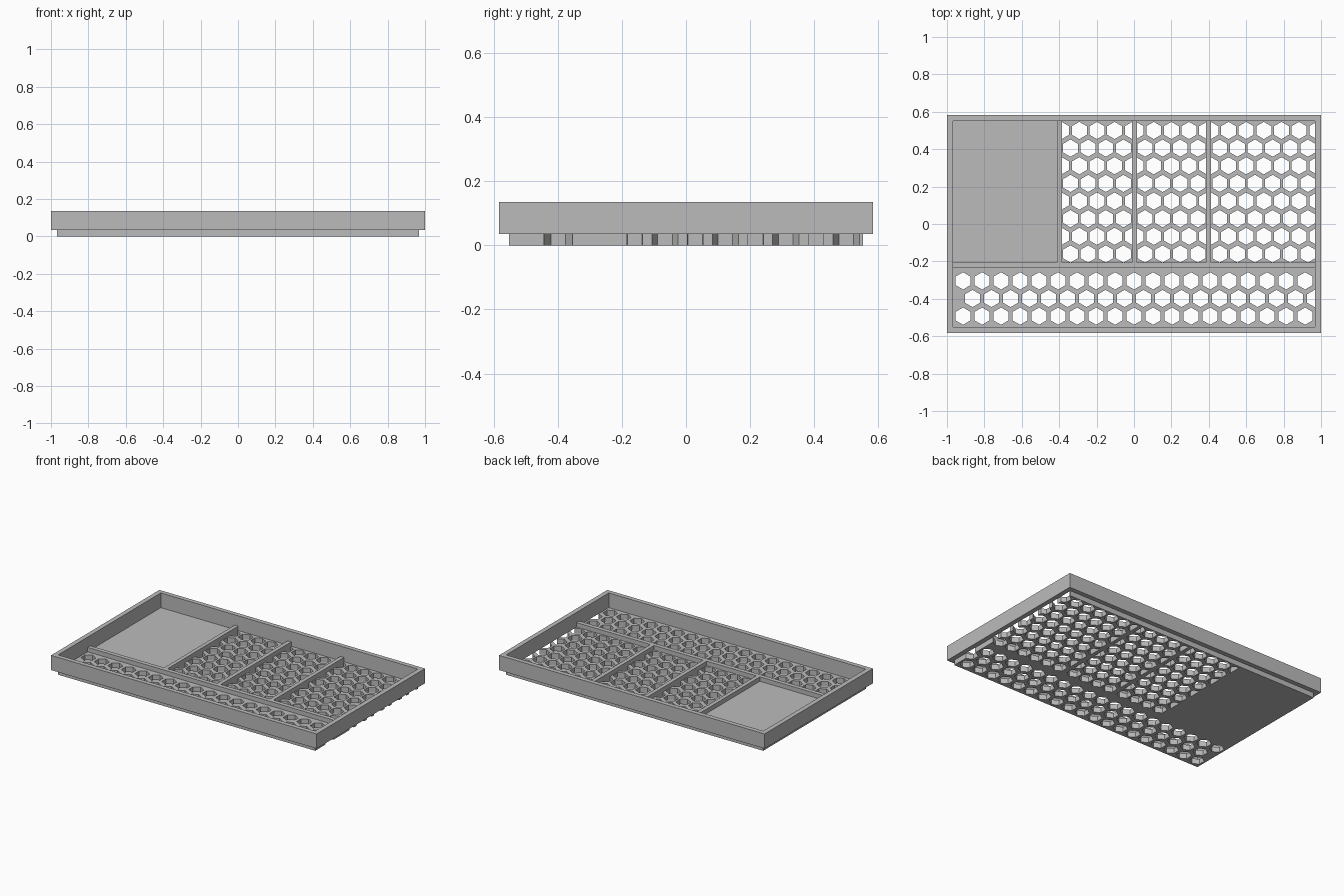
import bpy, bmesh, math
from mathutils import Vector

cube = bpy.data.objects.get("Cube")
if cube:
    bpy.data.objects.remove(cube, do_unlink=True)

HALF_X, HALF_Y = 1.0, 0.583          # outer wall
IN_X, IN_Y = 0.968, 0.552            # floor plate and wall inside
FLOOR, RIM = 0.035, 0.135
HEX_R, PITCH = 0.046, 0.0943
BAR_TOP = 0.065

grey = bpy.data.materials.new("plain_grey")
grey.use_nodes = True
grey.diffuse_color = (0.5, 0.5, 0.5, 1)
grey.node_tree.nodes["Principled BSDF"].inputs["Base Color"].default_value = grey.diffuse_color


def finish(name, bm):
    bmesh.ops.recalc_face_normals(bm, faces=bm.faces[:])
    mesh = bpy.data.meshes.new(name)
    bm.to_mesh(mesh)
    bm.free()
    mesh.materials.append(grey)
    obj = bpy.data.objects.new(name, mesh)
    bpy.context.collection.objects.link(obj)
    return obj


def box(name, x0, x1, y0, y1, z0, z1):
    bm = bmesh.new()
    bmesh.ops.create_cube(bm, size=1)
    for v in bm.verts:
        v.co = (x1 if v.co.x > 0 else x0, y1 if v.co.y > 0 else y0, z1 if v.co.z > 0 else z0)
    return finish(name, bm)


def hex_grid(centres, x0, x1):
    """Upright hexagonal prisms, trimmed to x0..x1."""
    bm = bmesh.new()
    for cx, cy in centres:
        angles = [math.radians(60 * i + 30) for i in range(6)]
        bm.faces.new([bm.verts.new((cx + HEX_R * math.cos(a), cy + HEX_R * math.sin(a), -0.05))
                      for a in angles])
    for x, side in ((x0, -1), (x1, 1)):
        geom = bm.verts[:] + bm.edges[:] + bm.faces[:]
        bmesh.ops.bisect_plane(bm, geom=geom, plane_co=(x, 0, 0),
                               plane_no=(side, 0, 0), clear_outer=True)
    top = bmesh.ops.extrude_face_region(bm, geom=bm.faces[:], use_keep_orig=True)["geom"]
    bmesh.ops.translate(bm, vec=Vector((0, 0, 0.15)),
                        verts=[g for g in top if isinstance(g, bmesh.types.BMVert)])
    return finish("hole_cutter", bm)


# Rear compartments: alternate rows, centred in each bay
cutters = []
for x0, x1, mid, columns in ((-0.385, -0.012, -0.198, 4),
                             (0.015, 0.385, 0.2, 4),
                             (0.412, 1.2, 0.694, 6)):
    centres = []
    for row in range(8):
        count = columns + 1 - row % 2
        centres += [(mid + (i - (count - 1) / 2) * PITCH, 0.5 - row * PITCH) for i in range(count)]
    cutters.append(hex_grid(centres, x0, x1))

# Long front compartment
step = 0.1016
front = [(-0.914 + (i + row % 2 / 2) * step, -0.304 - row * PITCH)
         for row in range(3) for i in range(19)]
cutters.append(hex_grid(front, -1.2, 1.2))

# Perforated floor
floor = box("floor_plate", -IN_X, IN_X, -IN_Y, IN_Y, 0, FLOOR)
bpy.context.view_layer.objects.active = floor
for cutter in cutters:
    cutter.hide_render = True
    mod = floor.modifiers.new("holes", 'BOOLEAN')
    mod.operation = 'DIFFERENCE'
    mod.solver = 'EXACT'
    mod.object = cutter
    bpy.ops.object.modifier_apply(modifier=mod.name)
    bpy.data.objects.remove(cutter, do_unlink=True)

# Outer wall: one ring, extruded up
bm = bmesh.new()
signs = ((-1, -1), (1, -1), (1, 1), (-1, 1))
outer = [bm.verts.new((sx * HALF_X, sy * HALF_Y, FLOOR)) for sx, sy in signs]
inner = [bm.verts.new((sx * IN_X, sy * IN_Y, FLOOR)) for sx, sy in signs]
for i in range(4):
    j = (i + 1) % 4
    bm.faces.new((outer[i], outer[j], inner[j], inner[i]))
top = bmesh.ops.extrude_face_region(bm, geom=bm.faces[:], use_keep_orig=True)["geom"]
bmesh.ops.translate(bm, vec=Vector((0, 0, RIM - FLOOR)),
                    verts=[g for g in top if isinstance(g, bmesh.types.BMVert)])
finish("outer_wall", bm)

# Low dividers
box("long_divider", -IN_X, IN_X, -0.235, -0.206, FLOOR, BAR_TOP)
for name, x in (("right_divider", -0.3985), ("middle_divider", 0.0015), ("left_divider", 0.3985)):
    box(name, x - 0.0135, x + 0.0135, -0.206, IN_Y, FLOOR, BAR_TOP)
